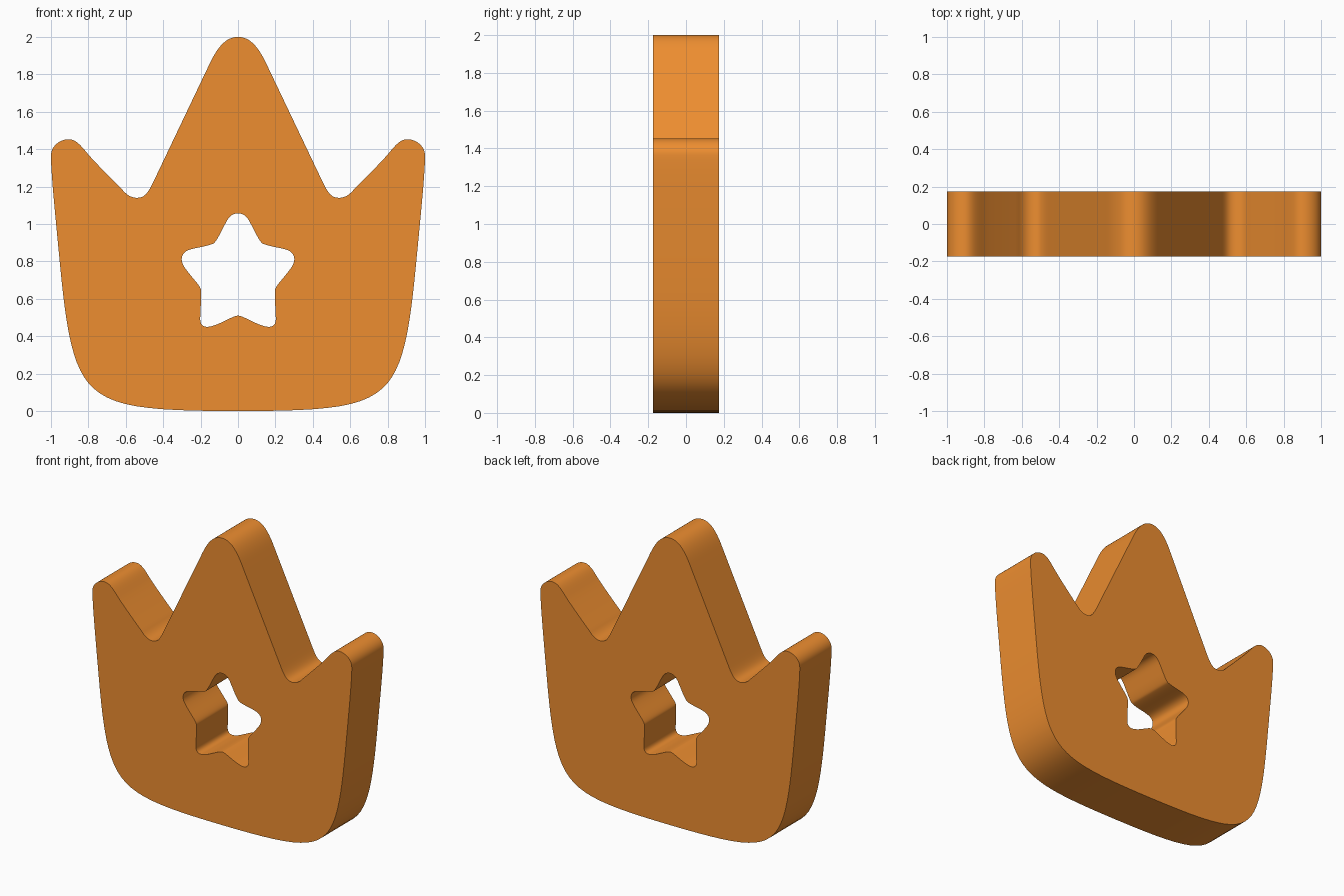
import bpy, math

if "Cube" in bpy.data.objects:
    bpy.data.objects.remove(bpy.data.objects["Cube"])

# Right half-profiles (x, z): incoming handle, point, outgoing handle
CROWN = [
    ((-.50, 0), (0, 0), (.50, 0)),
    ((.69, .02), (.80, .15), (.90, .27)),
    ((.925, .50), (.96, .87), (.982, 1.10)),
    ((1.0, 1.28), (1.0, 1.365), (1.0, 1.415)),
    ((.955, 1.453), (.905, 1.453), (.86, 1.453)),
    ((.83, 1.405), (.79, 1.36), (.74, 1.305)),
    ((.67, 1.235), (.62, 1.185), (.595, 1.155)),
    ((.57, 1.14), (.54, 1.14), (.50, 1.14)),
    ((.482, 1.165), (.455, 1.22), (.40, 1.335)),
    ((.21, 1.735), (.15, 1.86), (.105, 1.955)),
    ((.06, 2.0), (0, 2.0), (-.06, 2.0)),
]
STAR = [
    ((-.025, .51), (0, .51), (.025, .51)),
    ((.09, .468), (.13, .457), (.18, .44)),
    ((.205, .455), (.202, .50), (.20, .54)),
    ((.197, .60), (.198, .645), (.198, .67)),
    ((.255, .72), (.29, .775), (.31, .81)),
    ((.305, .85), (.255, .864), (.21, .876)),
    ((.17, .88), (.135, .894), (.115, .90)),
    ((.08, .982), (.058, 1.02), (.044, 1.043)),
    ((.025, 1.057), (0, 1.057), (-.025, 1.057)),
]


def add_mirrored_loop(curve, half):
    """Closed bezier loop from a half-profile mirrored across x = 0."""
    flip = lambda p: (-p[0], p[1])
    nodes = half + [(flip(o), flip(p), flip(i)) for i, p, o in half[-2:0:-1]]
    spline = curve.splines.new('BEZIER')
    spline.bezier_points.add(len(nodes) - 1)
    for bp, (i, p, o) in zip(spline.bezier_points, nodes):
        bp.handle_left_type = bp.handle_right_type = 'FREE'
        bp.co, bp.handle_left, bp.handle_right = (*p, 0), (*i, 0), (*o, 0)
    spline.use_cyclic_u = True


# Crown plate with star-shaped hole
curve = bpy.data.curves.new("crown_plate", 'CURVE')
curve.dimensions = '2D'
curve.fill_mode = 'BOTH'
curve.resolution_u = 12
curve.extrude = 0.175
add_mirrored_loop(curve, CROWN)
add_mirrored_loop(curve, STAR)
crown = bpy.data.objects.new("crown_plate", curve)
bpy.context.collection.objects.link(crown)
crown.rotation_euler.x = math.pi / 2

# Convert to a clean mesh with smooth rims and sharp front/back edges
bpy.context.view_layer.objects.active = crown
crown.select_set(True)
bpy.ops.object.convert(target='MESH')
crown = bpy.context.object
bpy.ops.object.transform_apply(location=False, rotation=True, scale=False)
bpy.ops.object.mode_set(mode='EDIT')
bpy.ops.mesh.select_all(action='SELECT')
bpy.ops.mesh.remove_doubles(threshold=0.0001)
bpy.ops.mesh.normals_make_consistent(inside=False)
bpy.ops.object.mode_set(mode='OBJECT')
bpy.ops.object.shade_smooth_by_angle(angle=math.radians(40))

# Orange material
orange = bpy.data.materials.new("orange")
orange.diffuse_color = (0.85, 0.27, 0.03, 1)
orange.use_nodes = True
orange.node_tree.nodes["Principled BSDF"].inputs["Base Color"].default_value = orange.diffuse_color
crown.data.materials.clear()
crown.data.materials.append(orange)
